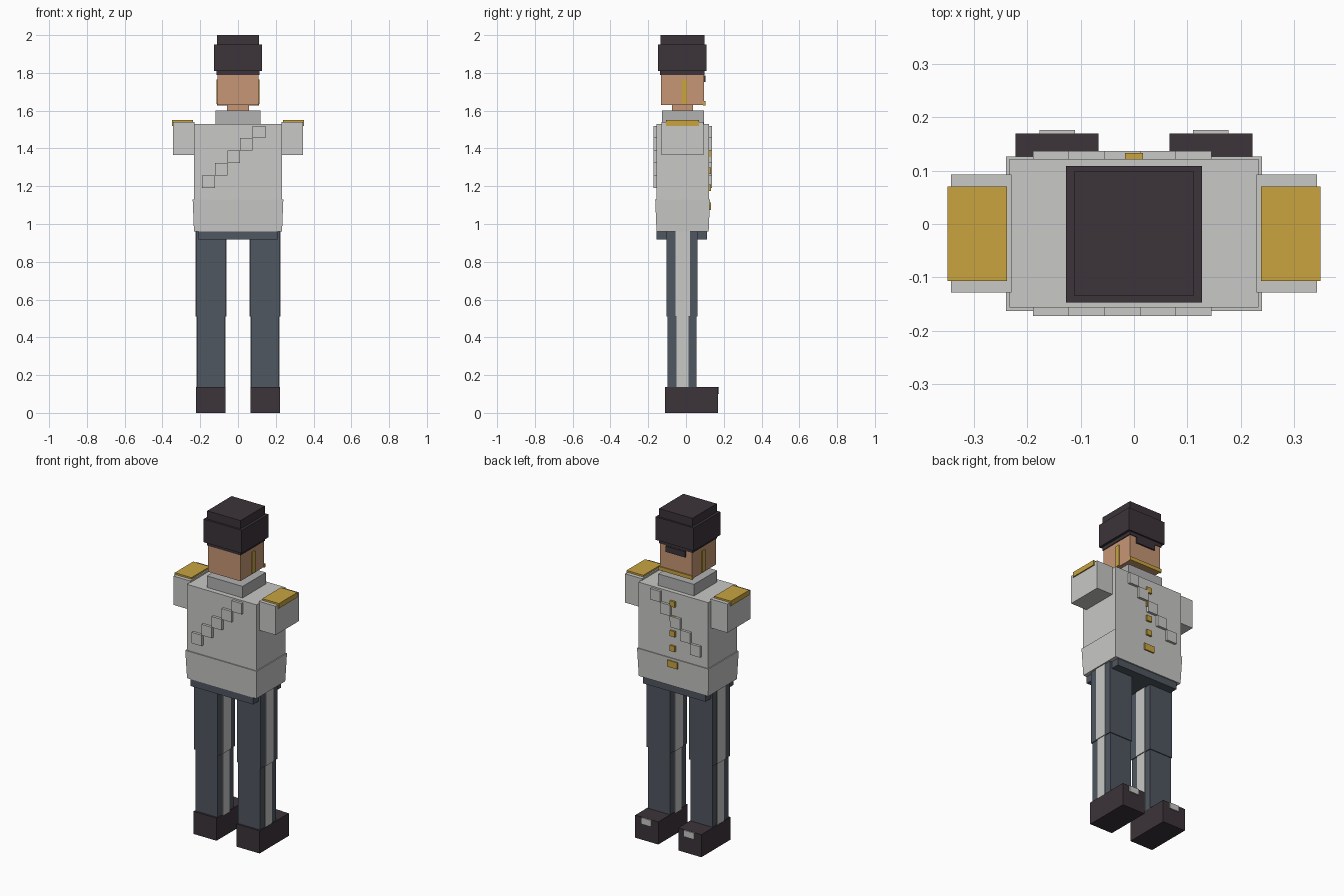
import bpy, bmesh

if "Cube" in bpy.data.objects:
    bpy.data.objects.remove(bpy.data.objects["Cube"])


def material(name, rgb):
    m = bpy.data.materials.new(name)
    m.diffuse_color = (*rgb, 1)
    m.use_nodes = True
    m.node_tree.nodes["Principled BSDF"].inputs["Base Color"].default_value = m.diffuse_color
    return m


DARK = material("charcoal", (0.045, 0.034, 0.042))
SKIN = material("skin", (0.565, 0.305, 0.178))
LIGHT = material("light grey", (0.58, 0.58, 0.57))
GREY = material("mid grey", (0.445, 0.445, 0.45))
BLUE = material("slate blue", (0.08, 0.095, 0.117))
GOLD = material("gold", (0.578, 0.366, 0.051))


def box(name, mat, x, y, z, taper=0.0):
    """Box from (min, max) ranges; taper pulls the lower corners inward."""
    bm = bmesh.new()
    bmesh.ops.create_cube(bm, size=1)
    mid = ((x[0] + x[1]) / 2, (y[0] + y[1]) / 2)
    for v in bm.verts:
        low = v.co.z < 0
        px = x[v.co.x > 0]
        py = y[v.co.y > 0]
        if low:
            px -= taper if px > mid[0] else -taper
            py -= taper if py > mid[1] else -taper
        v.co = (px, py, z[0] if low else z[1])
    me = bpy.data.meshes.new(name)
    bm.to_mesh(me)
    bm.free()
    me.materials.append(mat)
    ob = bpy.data.objects.new(name, me)
    bpy.context.collection.objects.link(ob)
    return ob


def mid_box(name, mat, half, y, z, taper=0.0):
    """Box centred on x = 0."""
    return box(name, mat, (-half, half), y, z, taper)


def pair(name, mat, x, y, z):
    """Mirrored left and right boxes."""
    box(name + "_right", mat, x, y, z)
    box(name + "_left", mat, (-x[1], -x[0]), y, z)


# Hat
mid_box("hat_crown", DARK, 0.112, (-0.135, 0.099), (1.95, 2.0))
mid_box("hat_body", DARK, 0.128, (-0.147, 0.109), (1.81, 1.95))
mid_box("hat_band", DARK, 0.113, (-0.137, 0.099), (1.79, 1.81))
mid_box("hat_peak", DARK, 0.065, (0.09, 0.104), (1.752, 1.787))

# Head with chin strap
mid_box("head", SKIN, 0.108, (-0.132, 0.095), (1.63, 1.79))
pair("side_strap", GOLD, (0.105, 0.113), (-0.025, 0.005), (1.635, 1.765))
mid_box("chin_strap", GOLD, 0.112, (0.09, 0.102), (1.628, 1.65))
mid_box("neck", SKIN, 0.057, (-0.074, 0.037), (1.6, 1.63))

# Jacket
mid_box("collar", GREY, 0.12, (-0.127, 0.095), (1.53, 1.6))
mid_box("jacket", LIGHT, 0.234, (-0.157, 0.122), (1.13, 1.53))
mid_box("waistband", LIGHT, 0.24, (-0.163, 0.127), (0.96, 1.13), 0.007)
for side, y in (("back", (-0.173, -0.15)), ("front", (0.115, 0.137))):
    for i in range(5):  # stepped diagonal sash
        x0, z0 = -0.19 + 0.067 * i, 1.19 + 0.066 * i
        box(f"sash_{side}_{i + 1}", LIGHT, (x0, x0 + 0.067), y, (z0, z0 + 0.066))
for i in range(4):
    z0 = 1.175 + 0.09 * i
    mid_box(f"button_{i + 1}", GOLD, 0.017, (0.115, 0.133), (z0, z0 + 0.034))
mid_box("buckle", GOLD, 0.034, (0.115, 0.133), (1.075, 1.115))

# Sleeves and epaulettes
pair("sleeve", LIGHT, (0.23, 0.343), (-0.129, 0.093), (1.365, 1.54))
pair("epaulette", GOLD, (0.238, 0.35), (-0.107, 0.07), (1.52, 1.55))

# Trousers with stripes on both sides of each leg
mid_box("hips", BLUE, 0.21, (-0.155, 0.112), (0.918, 0.962))
pair("thigh", BLUE, (0.064, 0.222), (-0.103, 0.061), (0.51, 0.962))
pair("thigh_stripe", LIGHT, (0.06, 0.226), (-0.055, 0.02), (0.51, 0.962))
pair("shin", BLUE, (0.069, 0.217), (-0.098, 0.056), (0.13, 0.51))
pair("shin_stripe", LIGHT, (0.066, 0.221), (-0.051, 0.012), (0.13, 0.51))

# Boots with toe plates
pair("boot", DARK, (0.067, 0.222), (-0.11, 0.17), (0, 0.137))
pair("toe_plate", LIGHT, (0.111, 0.177), (0.167, 0.176), (0.1, 0.136))
